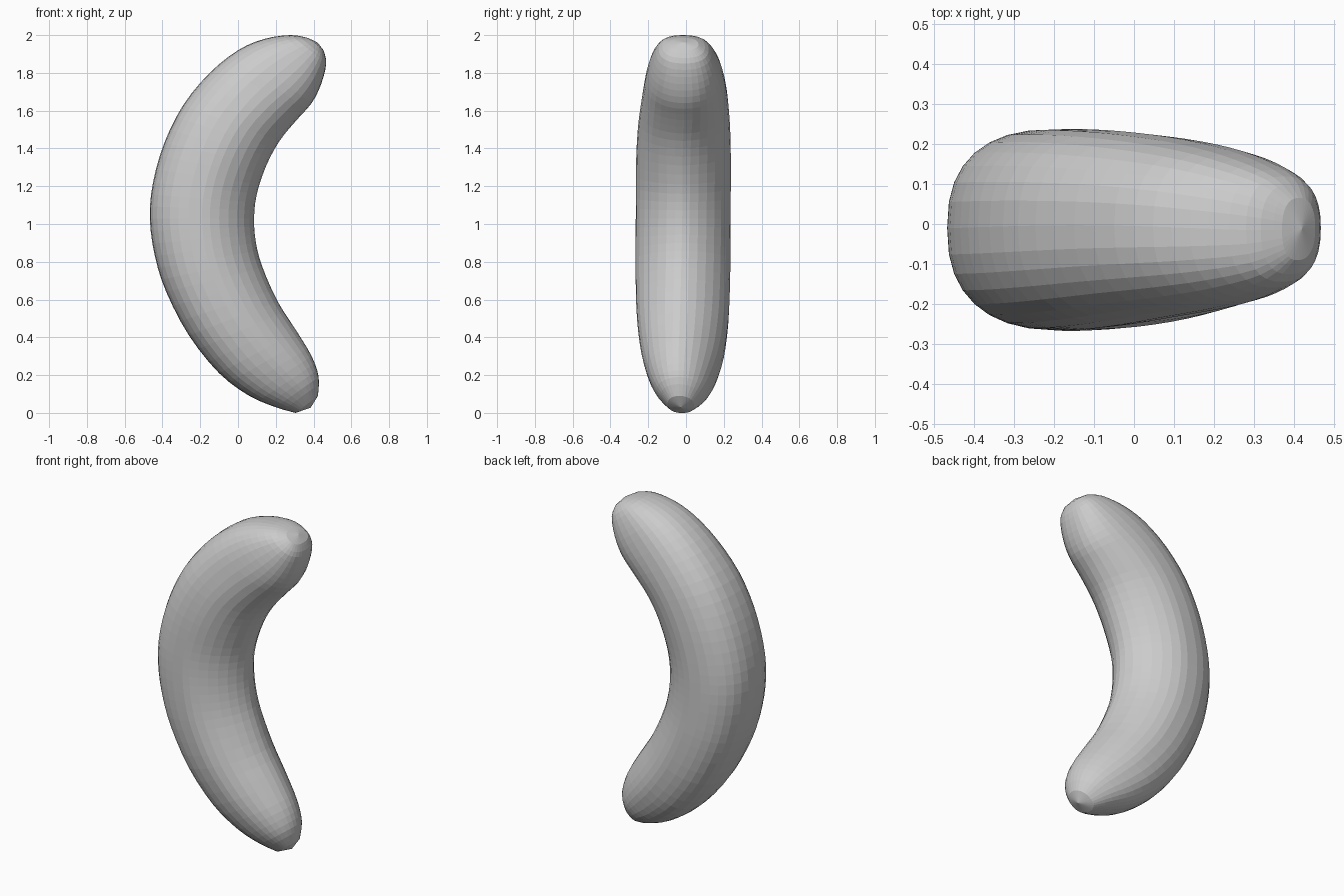
import bpy, bmesh, math
from mathutils import Vector

# Cross-sections along the bend:
# outer x, outer z, inner x, inner z, half depth, outer y, inner y, inner roundness power
SECTIONS = [
    (0.305, 0.000, 0.423, 0.09, 0.070, -0.020, -0.035, 0.95),
    (0.200, 0.030, 0.427, 0.19, 0.132, -0.010, -0.040, 1.0),
    (0.060, 0.090, 0.390, 0.30, 0.179, -0.005, -0.040, 1.05),
    (-0.10, 0.210, 0.312, 0.43, 0.218, -0.003, -0.035, 1.1),
    (-0.26, 0.410, 0.210, 0.59, 0.242, -0.005, -0.030, 1.12),
    (-0.38, 0.640, 0.130, 0.77, 0.250, -0.008, -0.025, 1.15),
    (-0.44, 0.830, 0.095, 0.90, 0.251, -0.010, -0.022, 1.15),
    (-0.467, 1.03, 0.085, 1.03, 0.251, -0.010, -0.020, 1.15),
    (-0.45, 1.220, 0.100, 1.16, 0.251, -0.010, -0.018, 1.15),
    (-0.39, 1.430, 0.150, 1.31, 0.250, -0.008, -0.018, 1.12),
    (-0.29, 1.630, 0.220, 1.44, 0.242, -0.005, -0.015, 1.08),
    (-0.15, 1.800, 0.310, 1.55, 0.225, -0.003, -0.010, 1.0),
    (0.000, 1.920, 0.390, 1.64, 0.203, -0.005, -0.010, 0.92),
    (0.140, 1.980, 0.440, 1.74, 0.174, -0.010, -0.010, 0.87),
    (0.280, 2.000, 0.467, 1.85, 0.132, -0.015, -0.010, 0.85),
    (0.370, 1.985, 0.453, 1.92, 0.078, -0.015, -0.010, 0.85),
]
TIPS = (Vector((0.385, -0.027, 0.028)), Vector((0.420, -0.012, 1.962)))
SIDES = 32
STEPS = 3
OUTER_POWER = 0.82


def blend(i, t):
    # Smooth curve through neighbouring sections
    n = len(SECTIONS) - 1
    quad = [SECTIONS[max(0, min(n, i + k))] for k in (-1, 0, 1, 2)]
    return [0.5 * (2 * b + (c - a) * t + (2 * a - 5 * b + 4 * c - d) * t * t
                   + (3 * b - a - 3 * c + d) * t ** 3) for a, b, c, d in zip(*quad)]


def ring(bm, s):
    # Egg-shaped section: full on the outer side, narrower on the inner side
    ox, oz, ix, iz, depth, oy, iy, power = s
    outer, inner = Vector((ox, oy, oz)), Vector((ix, iy, iz))
    mid, half = (outer + inner) / 2, (outer - inner) / 2
    verts = []
    for k in range(SIDES):
        a = 2 * math.pi * k / SIDES
        c, d = math.cos(a), math.sin(a)
        p = OUTER_POWER if c > 0 else power
        c = math.copysign(abs(c) ** p, c)
        d = math.copysign(abs(d) ** p, d)
        verts.append(bm.verts.new(mid + half * c + Vector((0, depth * d, 0))))
    return verts


# Curved, tapering body with rounded ends
bm = bmesh.new()
rows = [blend(i, j / STEPS) for i in range(len(SECTIONS) - 1) for j in range(STEPS)]
rings = [ring(bm, s) for s in rows + [SECTIONS[-1]]]
for r0, r1 in zip(rings, rings[1:]):
    for k in range(SIDES):
        m = (k + 1) % SIDES
        bm.faces.new((r0[k], r0[m], r1[m], r1[k]))
for tip, r in zip(TIPS, (rings[0], rings[-1])):
    pole = bm.verts.new(tip)
    for k in range(SIDES):
        bm.faces.new((r[k], r[(k + 1) % SIDES], pole))
bmesh.ops.recalc_face_normals(bm, faces=bm.faces)
mesh = bpy.data.meshes.new("curved_body")
bm.to_mesh(mesh)
bm.free()
body = bpy.data.objects.new("curved_body", mesh)
bpy.context.collection.objects.link(body)
